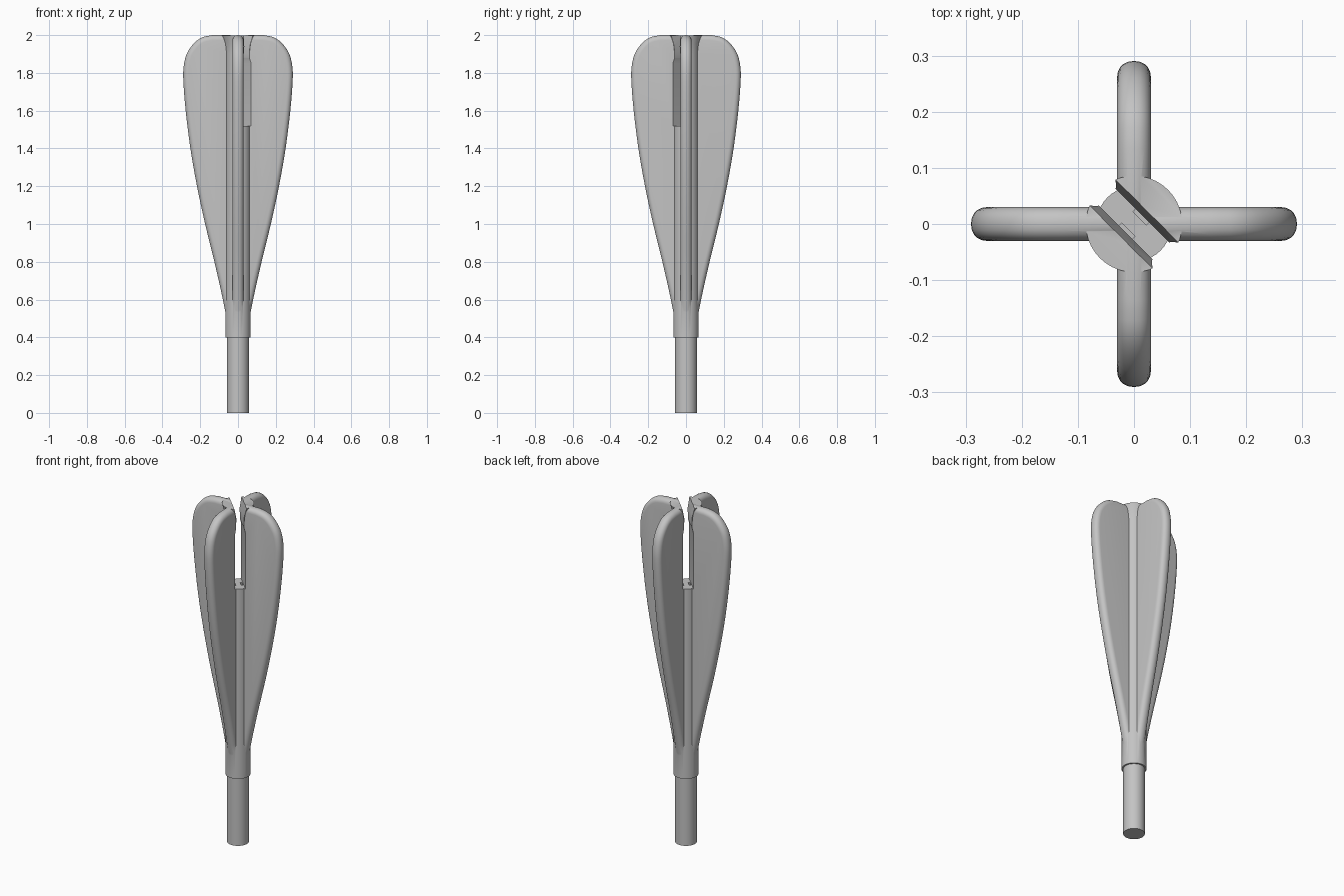
import bpy, bmesh, math
from mathutils import Matrix, Vector

cube = bpy.data.objects.get("Cube")
if cube:
    bpy.data.objects.remove(cube, do_unlink=True)

grey = bpy.data.materials.new("plain grey")
grey.use_nodes = True
colour = (0.55, 0.55, 0.55, 1)
grey.diffuse_color = colour
grey.node_tree.nodes["Principled BSDF"].inputs["Base Color"].default_value = colour


def make(name, bm):
    bmesh.ops.recalc_face_normals(bm, faces=bm.faces[:])
    mesh = bpy.data.meshes.new(name)
    bm.to_mesh(mesh)
    bm.free()
    mesh.materials.append(grey)
    obj = bpy.data.objects.new(name, mesh)
    bpy.context.collection.objects.link(obj)
    return obj


def prism(name, outline, half, bevel=0.0, turn=0.0):
    """Extrude an (x, z) outline along y, round its rim, turn it about z."""
    bm = bmesh.new()
    back = [bm.verts.new((x, half, z)) for x, z in outline]
    front = [bm.verts.new((x, -half, z)) for x, z in outline]
    rims = [bm.faces.new(back), bm.faces.new(front[::-1])]
    n = len(outline)
    for i in range(n):
        j = (i + 1) % n
        bm.faces.new((back[i], front[i], front[j], back[j]))
    bmesh.ops.recalc_face_normals(bm, faces=bm.faces[:])
    if bevel:
        edges = list({e for f in rims for e in f.edges})
        bmesh.ops.bevel(bm, geom=edges, offset=bevel, segments=5,
                        profile=0.5, affect='EDGES', clamp_overlap=True)
    bm.transform(Matrix.Rotation(turn, 4, 'Z'))
    return make(name, bm)


def lathe(name, profile, sides=40):
    """Closed turned solid from (radius, z) rings."""
    bm = bmesh.new()
    rings = [[bm.verts.new((r * math.cos(2 * math.pi * i / sides),
                            r * math.sin(2 * math.pi * i / sides), z))
              for i in range(sides)] for r, z in profile]
    for a, b in zip(rings, rings[1:]):
        for i in range(sides):
            j = (i + 1) % sides
            bm.faces.new((a[i], a[j], b[j], b[i]))
    bm.faces.new(rings[0][::-1])
    bm.faces.new(rings[-1])
    return make(name, bm)


def combine(target, tool, operation):
    mod = target.modifiers.new("join", 'BOOLEAN')
    mod.operation, mod.solver, mod.object = operation, 'EXACT', tool
    bpy.context.view_layer.objects.active = target
    bpy.ops.object.modifier_apply(modifier=mod.name)
    bpy.data.objects.remove(tool, do_unlink=True)


def smooth_path(points, steps=3):
    """Catmull-Rom curve through the points."""
    out = []
    p = [Vector(q) for q in points]
    p = [2 * p[0] - p[1]] + p + [2 * p[-1] - p[-2]]
    for a, b, c, d in zip(p, p[1:], p[2:], p[3:]):
        for k in range(steps):
            t = k / steps
            out.append(0.5 * (2 * b + (c - a) * t + (2 * a - 5 * b + 4 * c - d) * t**2
                              + (3 * b - a - 3 * c + d) * t**3))
    return [tuple(v) for v in out + [p[-2]]]


# Sleeve and core, flaring slightly into the fins at the tip
body = lathe("finned_body", [(0.067, 0.4), (0.067, 1.9), (0.073, 1.955), (0.086, 1.998)])

# Two crossed paddle plates form the four fins
edge = smooth_path([(0.05, 0.44), (0.08, 0.6), (0.125, 0.8), (0.174, 1.0),
                    (0.217, 1.2), (0.252, 1.4), (0.277, 1.6), (0.289, 1.75),
                    (0.288, 1.83), (0.272, 1.9), (0.235, 1.955), (0.19, 1.988),
                    (0.135, 2.0)])
outline = edge + [(-x, z) for x, z in reversed(edge)]
for turn in (0, math.pi / 2):
    combine(body, prism("fin_plate", outline, 0.03, 0.027, turn), 'UNION')

# Diagonal slot with a narrowed lip and a flared mouth
half_slot = [(0.028, 1.52), (0.028, 1.85), (0.021, 1.88), (0.021, 1.94), (0.037, 2.02)]
slot = half_slot + [(-x, z) for x, z in reversed(half_slot)]
combine(body, prism("slot_cutter", slot, 0.3, 0, math.pi / 4), 'DIFFERENCE')

# Two small pockets in the slot floor
for side in (-1, 1):
    a, b = sorted((side * 0.014, side * 0.025))
    pocket = [(a, 1.48), (b, 1.48), (b, 1.56), (a, 1.56)]
    combine(body, prism("pocket_cutter", pocket, 0.017, 0, math.pi / 4), 'DIFFERENCE')

# Plain round shaft below the sleeve
shaft = lathe("shaft", [(0.058, 0), (0.058, 0.42)])

for obj in (body, shaft):
    bpy.ops.object.select_all(action='DESELECT')
    obj.select_set(True)
    bpy.context.view_layer.objects.active = obj
    bpy.ops.object.shade_smooth_by_angle(angle=math.radians(30))
